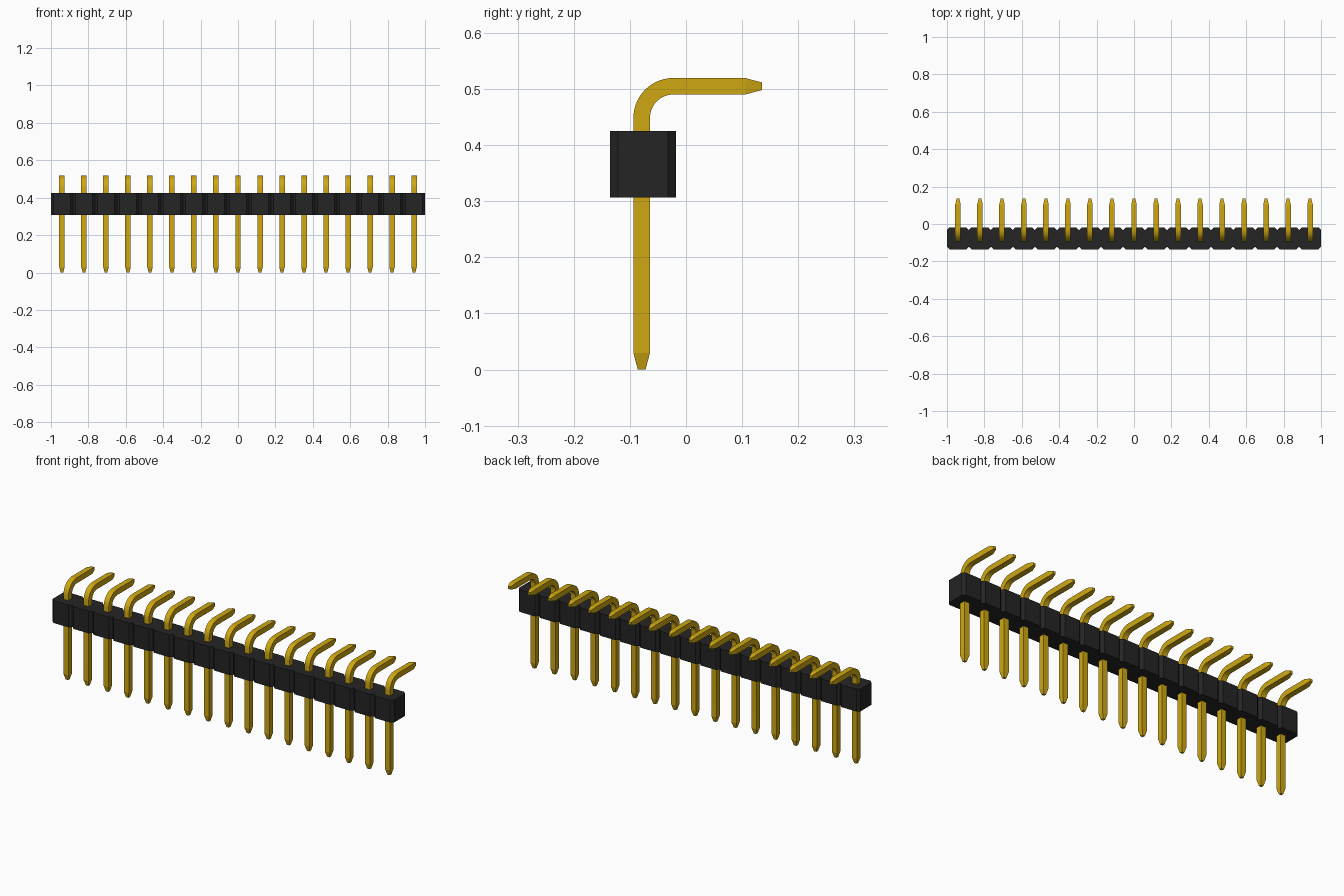
import bpy, bmesh, math
from mathutils import Vector

cube = bpy.data.objects.get("Cube")
if cube:
    bpy.data.objects.remove(cube, do_unlink=True)

COUNT = 17
PITCH = 2 / COUNT


def material(name, rgb):
    m = bpy.data.materials.new(name)
    m.use_nodes = True
    m.diffuse_color = (*rgb, 1)
    m.node_tree.nodes["Principled BSDF"].inputs["Base Color"].default_value = (*rgb, 1)
    return m


def add_object(name, bm, mat):
    bmesh.ops.recalc_face_normals(bm, faces=bm.faces)
    mesh = bpy.data.meshes.new(name)
    bm.to_mesh(mesh)
    bm.free()
    mesh.materials.append(mat)
    ob = bpy.data.objects.new(name, mesh)
    bpy.context.collection.objects.link(ob)
    return ob


gold = material("gold", (0.62, 0.39, 0.006))
black = material("black plastic", (0.018, 0.018, 0.018))

# Housing: row of chamfered cells, one notched outline extruded upward
BASE, HEIGHT, MID_Y, CHAMFER = 0.307, 0.118, -0.0765, 0.0145
half = PITCH / 2
front = []
for i in range(COUNT):
    x = -1 + i * PITCH
    front += [(x, -half + CHAMFER), (x + CHAMFER, -half), (x + PITCH - CHAMFER, -half)]
front.append((1, -half + CHAMFER))
outline = front + [(-x, -y) for x, y in front]
bm = bmesh.new()
face = bm.faces.new([bm.verts.new((x, y + MID_Y, BASE)) for x, y in outline])
top = bmesh.ops.extrude_face_region(bm, geom=[face])["geom"]
bmesh.ops.translate(bm, vec=(0, 0, HEIGHT),
                    verts=[v for v in top if isinstance(v, bmesh.types.BMVert)])
add_object("housing", bm, black)

# Pin: square section swept up, round the bend and back, tapered at both ends
W, TIP, TAPER = 0.0147, 0.007, 0.03
PIN_Y, BEND_Y, BEND_Z, RADIUS, END_Y = -0.079, -0.0225, 0.4485, 0.0565, 0.135
BEND_STEPS = 14
stations = [(PIN_Y, 0, 0, TIP), (PIN_Y, TAPER, 0, W)]
for i in range(BEND_STEPS + 1):
    a = math.pi / 2 * i / BEND_STEPS
    stations.append((BEND_Y - RADIUS * math.cos(a), BEND_Z + RADIUS * math.sin(a), a, W))
stations += [(END_Y - TAPER, BEND_Z + RADIUS, math.pi / 2, W),
             (END_Y, BEND_Z + RADIUS, math.pi / 2, TIP)]

bm = bmesh.new()
rings = []
for y, z, a, w in stations:
    side = Vector((0, math.cos(a), -math.sin(a)))
    rings.append([bm.verts.new(Vector((sx * w, y, z)) + side * sy * w)
                  for sx, sy in ((-1, -1), (1, -1), (1, 1), (-1, 1))])
for r, s in zip(rings, rings[1:]):
    for k in range(4):
        n = (k + 1) % 4
        bm.faces.new((r[k], r[n], s[n], s[k]))
bm.faces.new(rings[0])
bm.faces.new(rings[-1])
pins = add_object("pins", bm, gold)
pins.location.x = -1 + half

# Repeat the pin along the row
array = pins.modifiers.new("row", "ARRAY")
array.count = COUNT
array.use_relative_offset = False
array.use_constant_offset = True
array.constant_offset_displace = (PITCH, 0, 0)

# Smooth the bend, keep the square edges sharp
bpy.ops.object.select_all(action="DESELECT")
pins.select_set(True)
bpy.context.view_layer.objects.active = pins
bpy.ops.object.shade_smooth_by_angle(angle=math.radians(12))
